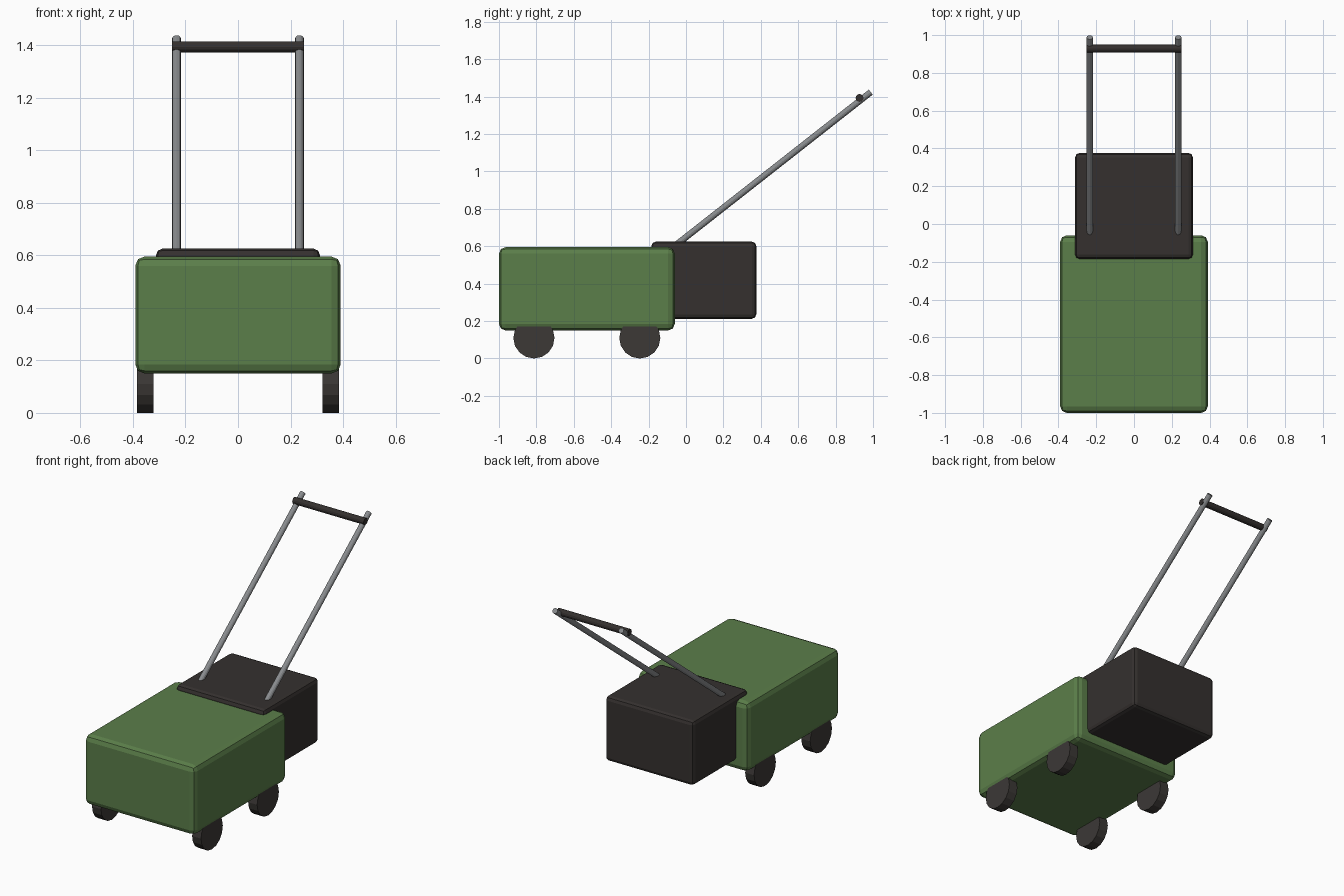
import bpy
from mathutils import Vector

if "Cube" in bpy.data.objects:
    bpy.data.objects.remove(bpy.data.objects["Cube"])


def material(name, rgb):
    m = bpy.data.materials.new(name)
    m.diffuse_color = (*rgb, 1)
    m.use_nodes = True
    m.node_tree.nodes["Principled BSDF"].inputs["Base Color"].default_value = m.diffuse_color
    return m


green = material("green_paint", (0.105, 0.21, 0.068))
black = material("black_plastic", (0.035, 0.03, 0.028))
rubber = material("rubber", (0.045, 0.04, 0.037))
steel = material("steel", (0.25, 0.26, 0.27))


def box(name, lo, hi, bevel, mat):
    lo, hi = Vector(lo), Vector(hi)
    bpy.ops.mesh.primitive_cube_add(size=1, location=(lo + hi) / 2)
    o = bpy.context.object
    o.name = name
    o.scale = hi - lo
    bpy.ops.object.transform_apply(location=False, rotation=False, scale=True)
    b = o.modifiers.new("rounded_edges", 'BEVEL')
    b.width = bevel
    b.segments = 2
    o.data.materials.append(mat)
    return o


def rod(name, a, b, radius, sides, mat, smooth=False):
    a, b = Vector(a), Vector(b)
    bpy.ops.mesh.primitive_cylinder_add(vertices=sides, radius=radius,
                                        depth=(b - a).length, location=(a + b) / 2)
    o = bpy.context.object
    o.name = name
    o.rotation_euler = (b - a).to_track_quat('Z', 'Y').to_euler()
    o.data.materials.append(mat)
    return o


# Main body and rear collection box
box("body", (-0.391, -1.0, 0.15), (0.391, -0.06, 0.595), 0.035, green)
box("collection_box", (-0.312, -0.185, 0.212), (0.312, 0.376, 0.625), 0.024, black)

for side, s in (("left", -1), ("right", 1)):
    # Wheels
    for end, y in (("front", -0.813), ("rear", -0.247)):
        rod(f"{end}_{side}_wheel", (s * 0.322, y, 0.11), (s * 0.385, y, 0.11),
            0.11, 16, rubber)
    # Handle tubes rising from the collection box
    rod(f"{side}_handle_tube", (s * 0.234, -0.065, 0.598), (s * 0.234, 0.988, 1.424),
        0.017, 12, steel)

# Grip between the tubes
rod("handle_grip", (-0.252, 0.928, 1.393), (0.252, 0.928, 1.393), 0.021, 12, black)
